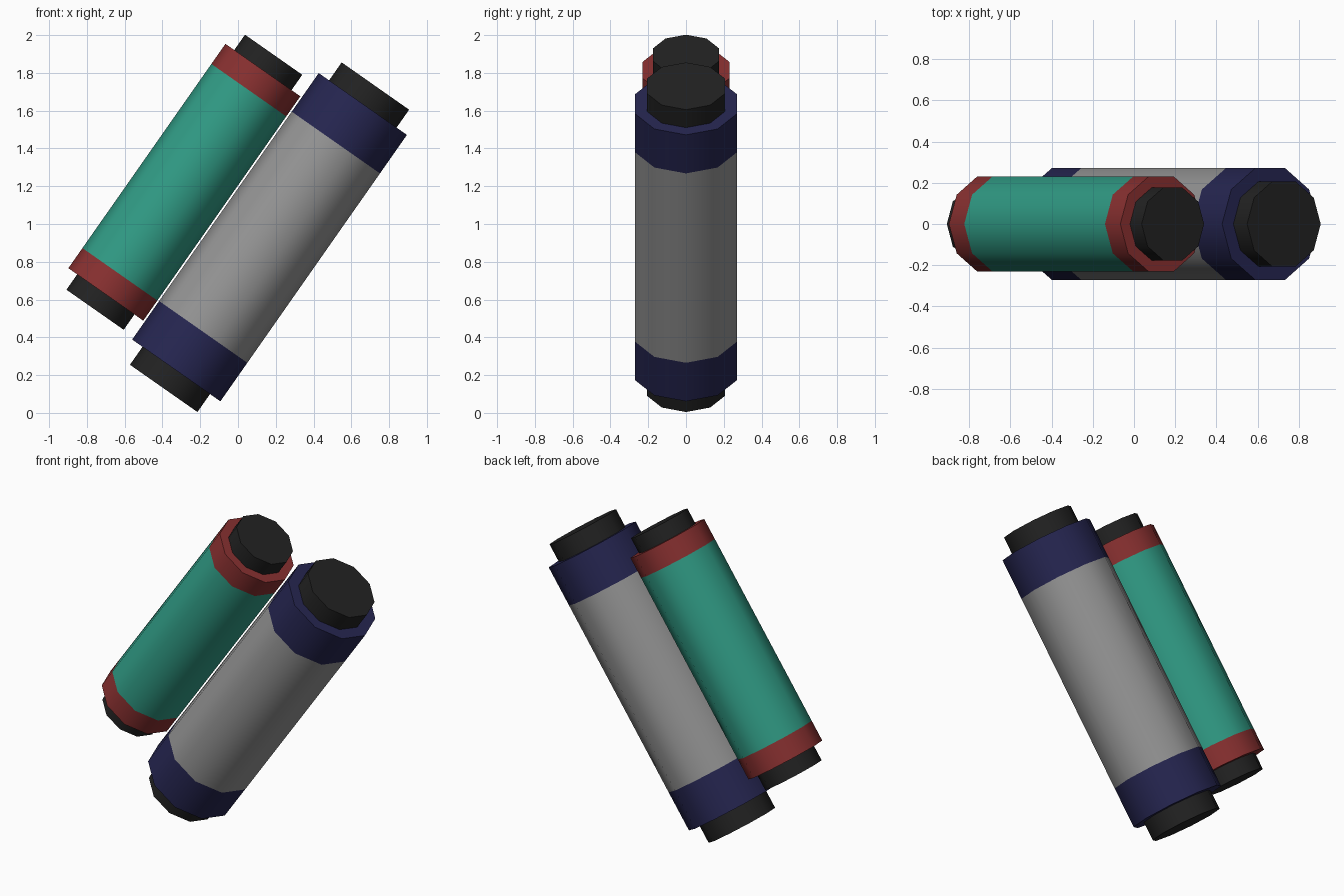
import bpy, bmesh, math

if "Cube" in bpy.data.objects:
    bpy.data.objects.remove(bpy.data.objects["Cube"])

TILT = math.radians(35)
SIDES = 10


def material(name, rgb):
    m = bpy.data.materials.new(name)
    m.diffuse_color = (*rgb, 1)
    m.use_nodes = True
    m.node_tree.nodes["Principled BSDF"].inputs["Base Color"].default_value = m.diffuse_color
    return m


BLACK = material("black", (0.016, 0.016, 0.016))
GREY = material("grey", (0.30, 0.30, 0.30))
NAVY = material("navy", (0.019, 0.019, 0.082))
TEAL = material("teal", (0.03, 0.33, 0.235))
RED = material("red", (0.25, 0.03, 0.03))


def lathe(name, profile, mat, centre, flip=False):
    """Spin (radius, height) points around the tilted axis; radius 0 makes a flat cap."""
    bm = bmesh.new()
    rings = []
    for r, z in profile:
        if r == 0:
            bm.faces.new(rings[-1])
            continue
        rings.append([bm.verts.new((r * math.cos(a), r * math.sin(a), z))
                      for a in (math.tau * i / SIDES for i in range(SIDES))])
    for lo, hi in zip(rings, rings[1:]):
        for i in range(SIDES):
            j = (i + 1) % SIDES
            bm.faces.new((lo[i], lo[j], hi[j], hi[i]))
    if flip:  # turn the part end for end
        for v in bm.verts:
            v.co.z *= -1
        bmesh.ops.reverse_faces(bm, faces=bm.faces)
    me = bpy.data.meshes.new(name)
    bm.to_mesh(me)
    bm.free()
    me.materials.append(mat)
    ob = bpy.data.objects.new(name, me)
    bpy.context.collection.objects.link(ob)
    ob.location = (centre[0], 0, centre[1])
    ob.rotation_euler = (0, TILT, 0)
    bpy.ops.object.select_all(action='DESELECT')
    ob.select_set(True)
    bpy.context.view_layer.objects.active = ob
    bpy.ops.object.shade_smooth_by_angle(angle=math.radians(40))


def canister(name, centre, r, r_cap, h_sleeve, h_band, h_cap, sleeve, band):
    # middle sleeve
    lathe(name + "_sleeve", [(r, -h_sleeve), (r, h_sleeve)], sleeve, centre)
    for end, flip in (("top", False), ("bottom", True)):
        # coloured band with its flat rim
        lathe(f"{name}_{end}_band", [(r, h_sleeve), (r, h_band), (r_cap, h_band)],
              band, centre, flip)
        # dark end cap
        lathe(f"{name}_{end}_cap", [(r_cap, h_band), (r_cap, h_cap), (0, h_cap)],
              BLACK, centre, flip)


canister("large_canister", (0.167, 0.93), 0.285, 0.218, 0.612, 0.861, 0.977, GREY, NAVY)
canister("small_canister", (-0.284, 1.221), 0.242, 0.185, 0.595, 0.725, 0.824, TEAL, RED)
